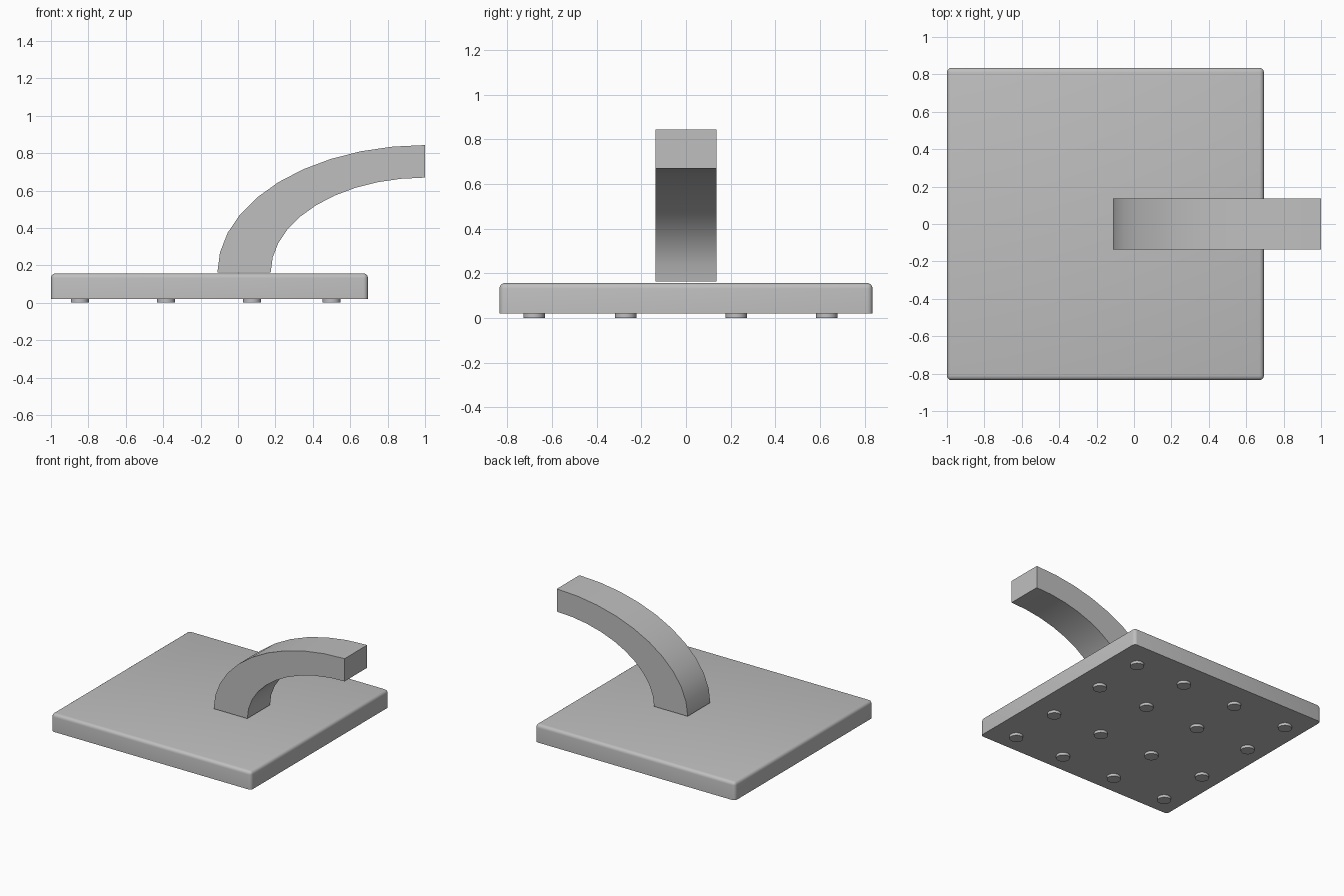
import bpy, bmesh, math

cube = bpy.data.objects.get("Cube")
if cube:
    bpy.data.objects.remove(cube, do_unlink=True)

grey = bpy.data.materials.new("light_grey")
grey.use_nodes = True
colour = (0.52, 0.52, 0.52, 1)
grey.diffuse_color = colour
grey.node_tree.nodes["Principled BSDF"].inputs["Base Color"].default_value = colour


def add_part(name, bm, angle=35):
    """Turn a bmesh into a grey object, smooth except at sharp edges."""
    bmesh.ops.recalc_face_normals(bm, faces=bm.faces)
    mesh = bpy.data.meshes.new(name)
    bm.to_mesh(mesh)
    bm.free()
    mesh.materials.append(grey)
    obj = bpy.data.objects.new(name, mesh)
    bpy.context.collection.objects.link(obj)
    bpy.ops.object.select_all(action="DESELECT")
    obj.select_set(True)
    bpy.context.view_layer.objects.active = obj
    bpy.ops.object.shade_smooth_by_angle(angle=math.radians(angle))
    return obj


# Base slab: rounded top and corner edges, sharp flat underside
x0, x1, half_y, z0, z1 = -1.0, 0.695, 0.835, 0.02, 0.157
bm = bmesh.new()
bmesh.ops.create_cube(bm, size=1)
for v in bm.verts:
    v.co.x = x0 if v.co.x < 0 else x1
    v.co.y = math.copysign(half_y, v.co.y)
    v.co.z = z0 if v.co.z < 0 else z1
rounded = [e for e in bm.edges if max(v.co.z for v in e.verts) == max(v.co.z for v in bm.verts)]
bmesh.ops.bevel(bm, geom=rounded, offset=0.025, segments=4, profile=0.5, affect="EDGES")
add_part("base_slab", bm)

# Arm: quarter ellipse band, thicker at the foot than at the tip
STEPS, ARM_HALF, ARM_Z = 10, 0.137, 0.163


def arc(rx, rz):
    angles = [math.pi / 2 * i / STEPS for i in range(STEPS + 1)]
    return [(1 - rx * math.cos(a), ARM_Z + rz * math.sin(a)) for a in angles]


bm = bmesh.new()
rings = []
for (ox, oz), (ix, iz) in zip(arc(1.11, 0.68), arc(0.825, 0.506)):
    corners = [(ox, -ARM_HALF, oz), (ox, ARM_HALF, oz), (ix, ARM_HALF, iz), (ix, -ARM_HALF, iz)]
    rings.append([bm.verts.new(c) for c in corners])
for a, b in zip(rings, rings[1:]):
    for k in range(4):
        n = (k + 1) % 4
        bm.faces.new((a[k], a[n], b[n], b[k]))
bm.faces.new(rings[0])
bm.faces.new(rings[-1])
add_part("curved_arm", bm)

# Feet: four by four grid of short round pads
for i, x in enumerate((-0.845, -0.385, 0.075, 0.5)):
    for j, y in enumerate((-0.68, -0.27, 0.225, 0.63)):
        bm = bmesh.new()
        bmesh.ops.create_cone(bm, cap_ends=True, segments=32, radius1=0.048, radius2=0.048, depth=0.022)
        bmesh.ops.translate(bm, verts=bm.verts, vec=(x, y, 0.011))
        add_part(f"foot_{i + 1}_{j + 1}", bm)
